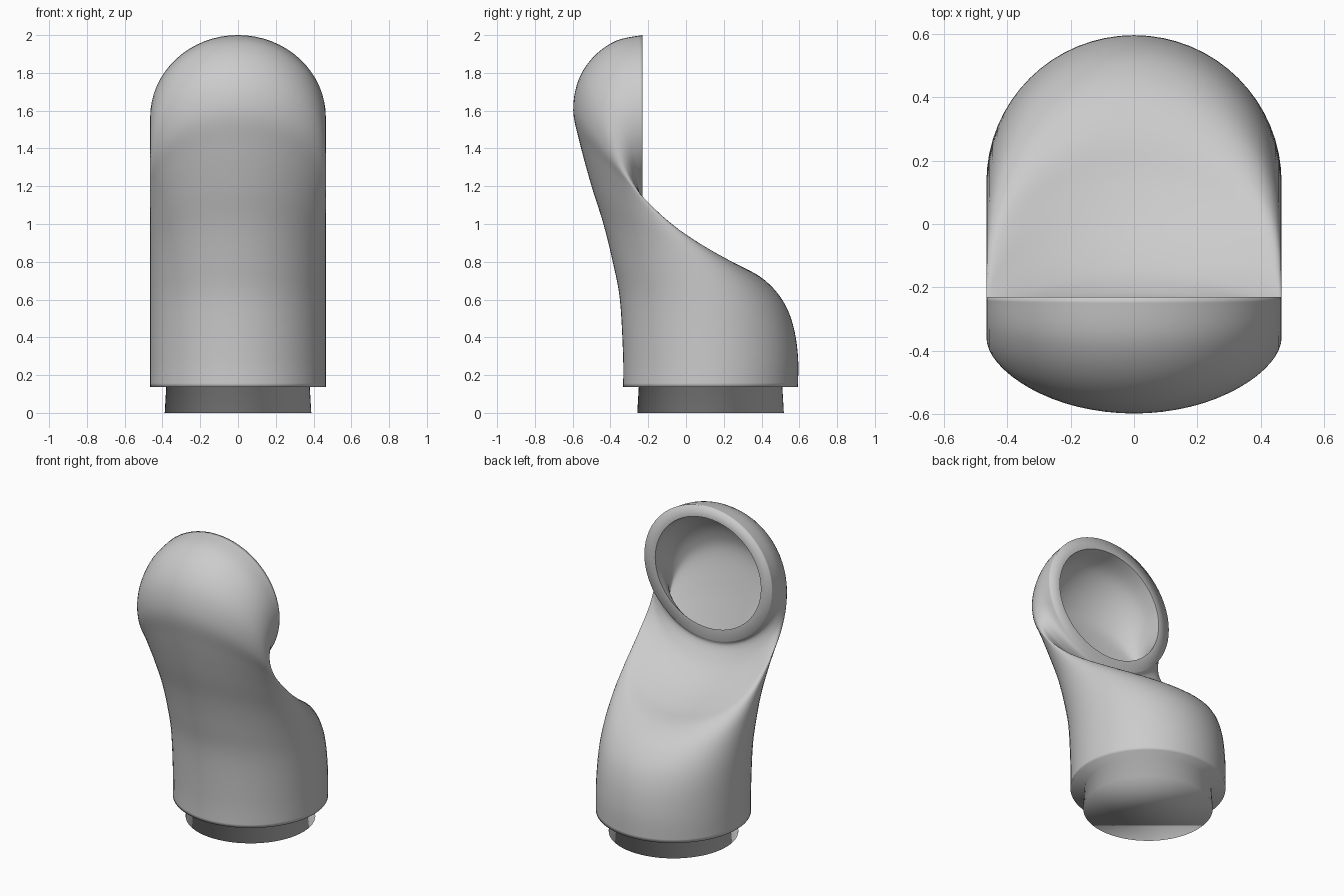
import bpy, bmesh, math
from mathutils import Vector

if "Cube" in bpy.data.objects:
    bpy.data.objects.remove(bpy.data.objects["Cube"])

N = 64        # points around each section
HALF = 0.465  # half width of the hood

# Sections seen from the side: front/top point and back/bottom point as (y, z)
OUTER = [
    ((-.333, .137), (.593, .137)), ((-.333, .30), (.593, .30)),
    ((-.350, .60), (.568, .46)), ((-.388, .80), (.515, .59)),
    ((-.437, 1.0), (.42, .70)), ((-.50, 1.2), (.29, .775)),
    ((-.56, 1.42), (.13, .820)), ((-.597, 1.6), (-.02, .885)),
    ((-.57, 1.76), (-.14, .97)), ((-.49, 1.885), (-.205, 1.045)),
    ((-.37, 1.97), (-.235, 1.10)), ((-.23, 2.0), (-.23, 1.13)),
]
# The hollow, from the mouth down into the body
INNER = [
    ((-.23, 1.925), (-.23, 1.205)), ((-.36, 1.89), (-.26, 1.17)),
    ((-.45, 1.81), (-.275, 1.12)), ((-.51, 1.70), (-.265, 1.04)),
    ((-.53, 1.58), (-.22, .95)), ((-.49, 1.38), (-.04, .77)),
    ((-.43, 1.17), (.16, .68)), ((-.37, .98), (.32, .60)),
    ((-.31, .78), (.43, .50)), ((-.275, .58), (.48, .42)),
]


def smooth_path(pts, steps=5):
    """Catmull-Rom curve through 2D points."""
    pts = [Vector(p) for p in pts]
    out = []
    for i in range(len(pts) - 1):
        a, b, c, d = pts[max(i - 1, 0)], pts[i], pts[i + 1], pts[min(i + 2, len(pts) - 1)]
        for k in range(steps):
            t = k / steps
            out.append(0.5 * (2 * b + (c - a) * t + (2 * a - 5 * b + 4 * c - d) * t * t
                              + (3 * b - a - 3 * c + d) * t ** 3))
    return out + [pts[-1]]


def ring(p, q, half):
    """Ellipse spanning side points p and q."""
    mid, arm = (p + q) / 2, (p - q) / 2
    pts = []
    for k in range(N):
        a = 2 * math.pi * k / N
        yz = mid + arm * math.cos(a)
        pts.append(Vector((half * math.sin(a), yz.x, yz.y)))
    return pts


def sweep(sections, half):
    """Rings along a smoothed list of sections."""
    sides = [smooth_path(side) for side in zip(*sections)]
    return [ring(p, q, half) for p, q in zip(*sides)]


def loft(name, rings, sharp_rings):
    """Skin a list of rings, cap both ends and keep the chosen rings sharp."""
    bm = bmesh.new()
    loops = [[bm.verts.new(p) for p in r] for r in rings]
    for a, b in zip(loops, loops[1:]):
        for k in range(N):
            j = (k + 1) % N
            bm.faces.new((a[k], a[j], b[j], b[k]))
    bm.faces.new(loops[0])
    bm.faces.new(loops[-1])
    bmesh.ops.recalc_face_normals(bm, faces=bm.faces[:])
    for f in bm.faces:
        f.smooth = True
    for i in sharp_rings:
        for k in range(N):
            bm.edges.get((loops[i][k], loops[i][(k + 1) % N])).smooth = False
    mesh = bpy.data.meshes.new(name)
    bm.to_mesh(mesh)
    bm.free()
    obj = bpy.data.objects.new(name, mesh)
    bpy.context.collection.objects.link(obj)
    return obj


# Neck: short, slightly tapered plug under the base
neck = [ring(Vector((.13 - r, z)), Vector((.13 + r, z)), r)
        for r, z in ((.388, 0), (.380, .137))]

# Hood: neck, outer skin swept up to the upright mouth, then the hollow inside
outer = neck + sweep(OUTER, HALF)
inner = sweep(INNER, HALF * 0.83)
loft("hood", outer + inner, [len(outer)])
